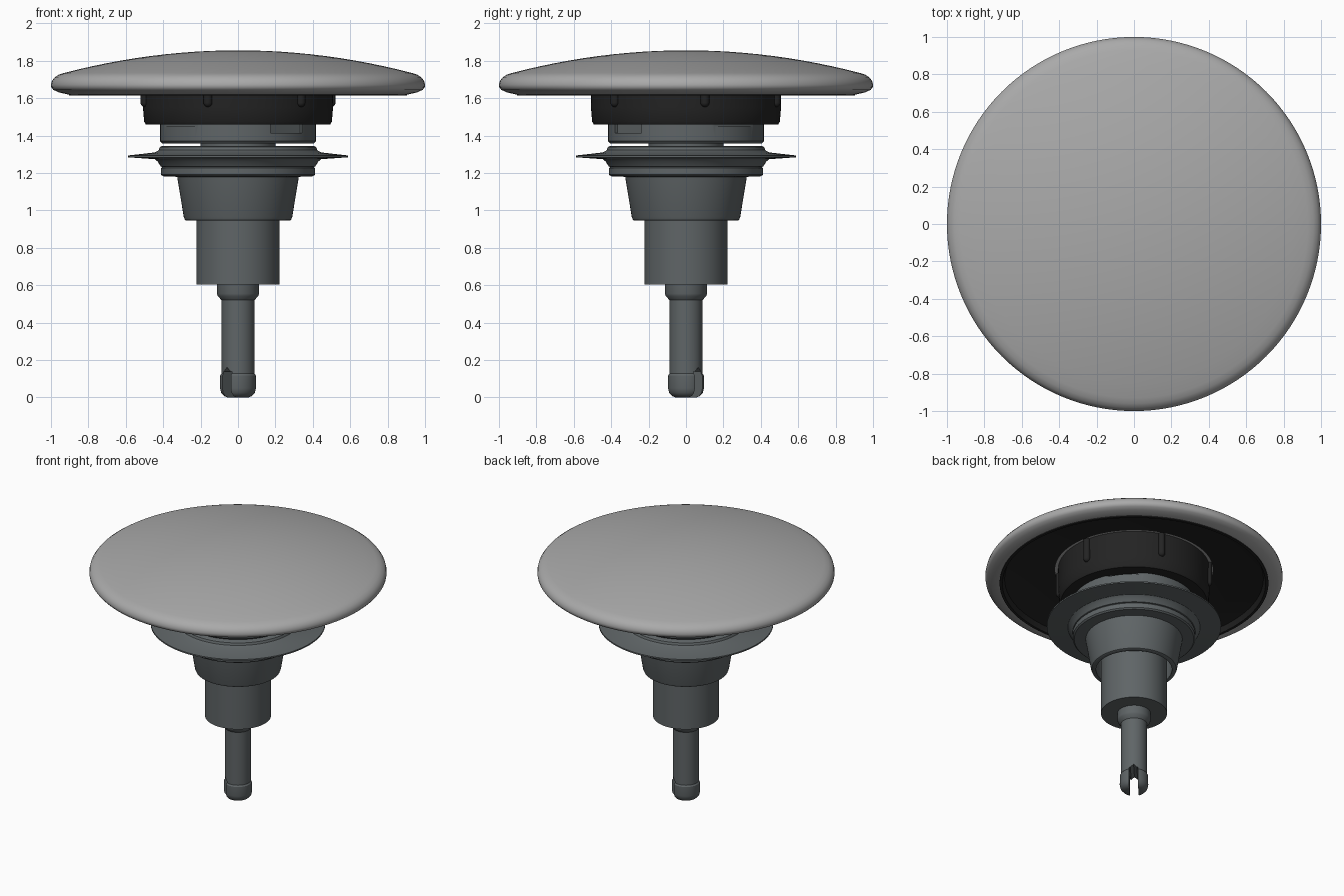
import bpy, bmesh, math
from mathutils import Matrix, Vector

default_cube = bpy.data.objects.get("Cube")
if default_cube:
    bpy.data.objects.remove(default_cube, do_unlink=True)


def make_material(name, colour):
    material = bpy.data.materials.new(name)
    material.use_nodes = True
    rgba = (*colour, 1)
    material.diffuse_color = rgba
    material.node_tree.nodes["Principled BSDF"].inputs["Base Color"].default_value = rgba
    return material


light_grey = make_material("light grey", (.40, .40, .40))
dark_grey = make_material("dark slate grey", (.115, .13, .135))
black = make_material("black", (.017, .017, .017))


def add_object(name, bm, material):
    mesh = bpy.data.meshes.new(name)
    bmesh.ops.recalc_face_normals(bm, faces=bm.faces)
    bm.to_mesh(mesh)
    bm.free()
    mesh.materials.append(material)
    obj = bpy.data.objects.new(name, mesh)
    bpy.context.collection.objects.link(obj)
    return obj


def activate(obj):
    bpy.ops.object.select_all(action='DESELECT')
    obj.select_set(True)
    bpy.context.view_layer.objects.active = obj


def smooth(obj):
    activate(obj)
    bpy.ops.object.shade_smooth_by_angle(angle=math.radians(32))


def lathe(name, profile, material, steps=96, closed=False, finish=True):
    """Revolve (radius, height) points about the z axis."""
    bm = bmesh.new()
    verts = [bm.verts.new((r, 0, z)) for r, z in profile]
    edges = [bm.edges.new(pair) for pair in zip(verts, verts[1:])]
    if closed:
        edges.append(bm.edges.new((verts[-1], verts[0])))
    bmesh.ops.spin(bm, geom=verts + edges, axis=(0, 0, 1), cent=(0, 0, 0),
                   angle=math.tau, steps=steps)
    bmesh.ops.remove_doubles(bm, verts=bm.verts, dist=.0005)
    obj = add_object(name, bm, material)
    if finish:
        smooth(obj)
    return obj


def around(angle, radius, z):
    """Place something at an angle measured from the front."""
    a = math.radians(angle)
    spot = Vector((radius * math.sin(a), -radius * math.cos(a), z))
    return Matrix.Translation(spot) @ Matrix.Rotation(a, 4, 'Z')


def cut_boxes(obj, boxes):
    """Subtract boxes given as (placement, size), then finish the shading."""
    for placement, size in boxes:
        bm = bmesh.new()
        bmesh.ops.create_cube(bm, size=1, matrix=placement @ Matrix.Diagonal((*size, 1)))
        cutter = add_object("cutter", bm, obj.data.materials[0])
        cutter.hide_render = True
        modifier = obj.modifiers.new("cut", 'BOOLEAN')
        modifier.operation = 'DIFFERENCE'
        modifier.solver = 'EXACT'
        modifier.object = cutter
        activate(obj)
        bpy.ops.object.modifier_apply(modifier=modifier.name)
        bpy.data.objects.remove(cutter, do_unlink=True)
    smooth(obj)


# Domed cap with rolled rim and hollow underside
crown = [(.93 * i / 12, 1.856 - .121 * (i / 12) ** 2) for i in range(13)]
rim = [(.96, 1.725), (.982, 1.71), (.995, 1.692), (1, 1.672), (.998, 1.658),
       (.988, 1.645), (.96, 1.632), (.91, 1.62), (.9, 1.62), (.9, 1.67), (0, 1.8)]
lathe("domed_cap", crown + rim, light_grey, steps=128)

# Dark lining under the cap
lathe("cap_lining", [(0, 1.77), (.5, 1.76), (.904, 1.66), (.904, 1.614), (.885, 1.614),
                     (.87, 1.65), (.5, 1.73), (0, 1.73)], black, steps=128)

# Collar with six rounded grip ribs
lathe("collar", [(0, 1.74), (.51, 1.74), (.508, 1.55), (.502, 1.475),
                 (.493, 1.46), (0, 1.46)], black)
arc = [(.024 * math.sin(i * math.pi / 12), 1.577 - .024 * math.cos(i * math.pi / 12))
       for i in range(7)]
for index in range(6):
    rib = lathe("collar_rib", arc + [(.024, 1.735), (0, 1.735)], black, steps=20)
    rib.data.transform(around(60 * index - 18.5, .508, 0))

# Neck ring with shallow windows
neck = lathe("neck", [(0, 1.47), (.417, 1.47), (.417, 1.37), (.405, 1.357), (0, 1.357)],
             dark_grey, finish=False)
windows = []
for angle in (40, 220):
    windows.append((around(angle, .42, 1.445), (.22, .07, .06)))
    windows.append((around(angle + 90, .42, 1.465), (.38, .05, .03)))
cut_boxes(neck, windows)

# Stem core that joins the stacked parts
lathe("core", [(0, 1.4), (.2, 1.4), (.2, .9), (0, .9)], dark_grey)

# Thin sealing flange and the stepped seat below it
lathe("flange", [(0, 1.345), (.405, 1.345), (.418, 1.338), (.424, 1.322), (.445, 1.31),
                 (.587, 1.294), (.587, 1.284), (.445, 1.274), (.43, 1.262),
                 (.413, 1.235), (.4, 1.23), (0, 1.23)], dark_grey)
lathe("seat_lip", [(0, 1.232), (.405, 1.232), (.412, 1.226), (.412, 1.192),
                   (.402, 1.183), (.33, 1.18), (0, 1.18)], dark_grey)

# Open tapered sleeve around the tube
lathe("tapered_sleeve", [(.326, 1.185), (.29, .965), (.284, .95), (.275, .945),
                         (.255, .945), (.265, 1.1), (.2, 1.1), (.2, 1.185)],
      dark_grey, closed=True)
lathe("tube", [(0, 1.15), (.222, 1.15), (.222, .605), (0, .605)], dark_grey)

# Rod with shoulder and slotted tip
rod = lathe("slotted_rod", [(0, .65), (.112, .65), (.112, .555), (.108, .542), (.088, .52),
                            (.088, .128), (.095, .118), (.096, .05), (.09, .025),
                            (.075, .008), (.055, 0), (0, 0)],
            dark_grey, steps=64, finish=False)
tilt = Matrix.Rotation(math.radians(45), 4, 'Y')
cut_boxes(rod, [(around(138, 0, .06), (.06, .3, .16)),
                (around(138, 0, .132) @ tilt, (.042, .3, .042))])
